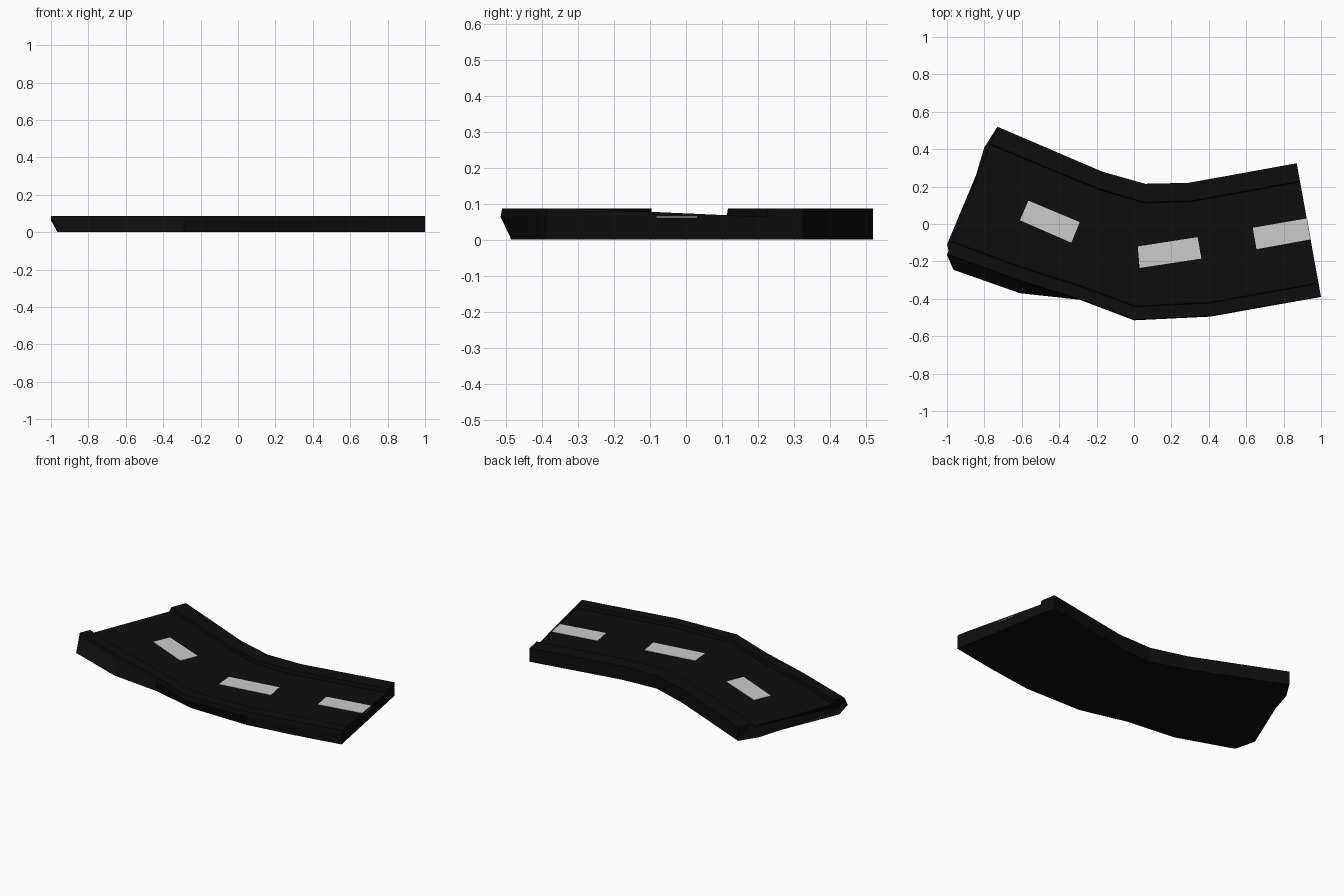
import bpy, bmesh
from mathutils import Vector

if "Cube" in bpy.data.objects:
    bpy.data.objects.remove(bpy.data.objects["Cube"])

DECK, KERB = 0.063, 0.087

def material(name, v):
    m = bpy.data.materials.new(name)
    m.diffuse_color = (v, v, v, 1)
    m.use_nodes = True
    m.node_tree.nodes["Principled BSDF"].inputs["Base Color"].default_value = m.diffuse_color
    return m

def finish(bm, name, mat):
    bmesh.ops.recalc_face_normals(bm, faces=bm.faces)
    me = bpy.data.meshes.new(name)
    bm.to_mesh(me)
    bm.free()
    me.materials.append(mat)
    ob = bpy.data.objects.new(name, me)
    bpy.context.collection.objects.link(ob)
    return ob

asphalt = material("asphalt", 0.004)
paint = material("paint", 0.75)

# Stations along the bend: front top, back top, front bottom, back bottom
stations = [
    ((-1.0, -.165), (-.73, .52), (-.965, -.245), (-.73, .52)),
    ((-.63, -.30), (-.45, .40), (-.61, -.37), (-.45, .40)),
    ((-.29, -.405), (-.17, .28), (-.29, -.405), (-.17, .28)),
    ((0, -.515), (.06, .215), (.01, -.48), (.06, .205)),
    ((.41, -.495), (.29, .22), (.40, -.485), (.29, .22)),
    ((.70, -.443), (.58, .272), (.70, -.443), (.58, .272)),
    ((1.0, -.39), (.87, .325), (1.0, -.39), (.87, .325)),
]
# Ragged lower edge of the left end
ragged = [(-1.0, -.11), (-.845, .26), (-.80, .41)]

def section(i):
    ft, bt, fb, bb = (Vector(p) for p in stations[i])
    under = [Vector(p) for p in ragged] if i == 0 else [fb.lerp(bb, t) for t in (.2, .65, .85)]
    pts = [(p, 0) for p in [fb, *under, bb]]
    # cross-section of the upper side: fraction across, height
    top = [(1, DECK), (1, KERB), (.865, KERB), (.86, DECK),
           (.105, DECK), (.10, KERB), (.006, KERB), (0, DECK)]
    pts += [(ft.lerp(bt, t), z) for t, z in top]
    return [Vector((p.x, p.y, z)) for p, z in pts]

# Road slab with a raised kerb along each side
bm = bmesh.new()
rings = [[bm.verts.new(p) for p in section(i)] for i in range(len(stations))]
for a, b in zip(rings, rings[1:]):
    n = len(a)
    for k in range(n):
        bm.faces.new((a[k], a[(k + 1) % n], b[(k + 1) % n], b[k]))
caps = [bm.faces.new(rings[0]), bm.faces.new(rings[-1])]
bmesh.ops.triangulate(bm, faces=caps)
finish(bm, "road_with_kerbs", asphalt)

# Painted lane dashes
dashes = [
    ((-.61, .02), (-.335, -.10), (-.29, .01), (-.565, .125)),
    ((.03, -.235), (.36, -.185), (.34, -.07), (.02, -.12)),
    ((.655, -.135), (.945, -.082), (.925, .03), (.635, -.02)),
]
for i, quad in enumerate(dashes):
    bm = bmesh.new()
    f = bm.faces.new([bm.verts.new((x, y, DECK - .001)) for x, y in quad])
    out = bmesh.ops.extrude_face_region(bm, geom=[f])
    for v in out["geom"]:
        if isinstance(v, bmesh.types.BMVert):
            v.co.z = DECK + .0015
    finish(bm, f"lane_dash_{i + 1}", paint)
